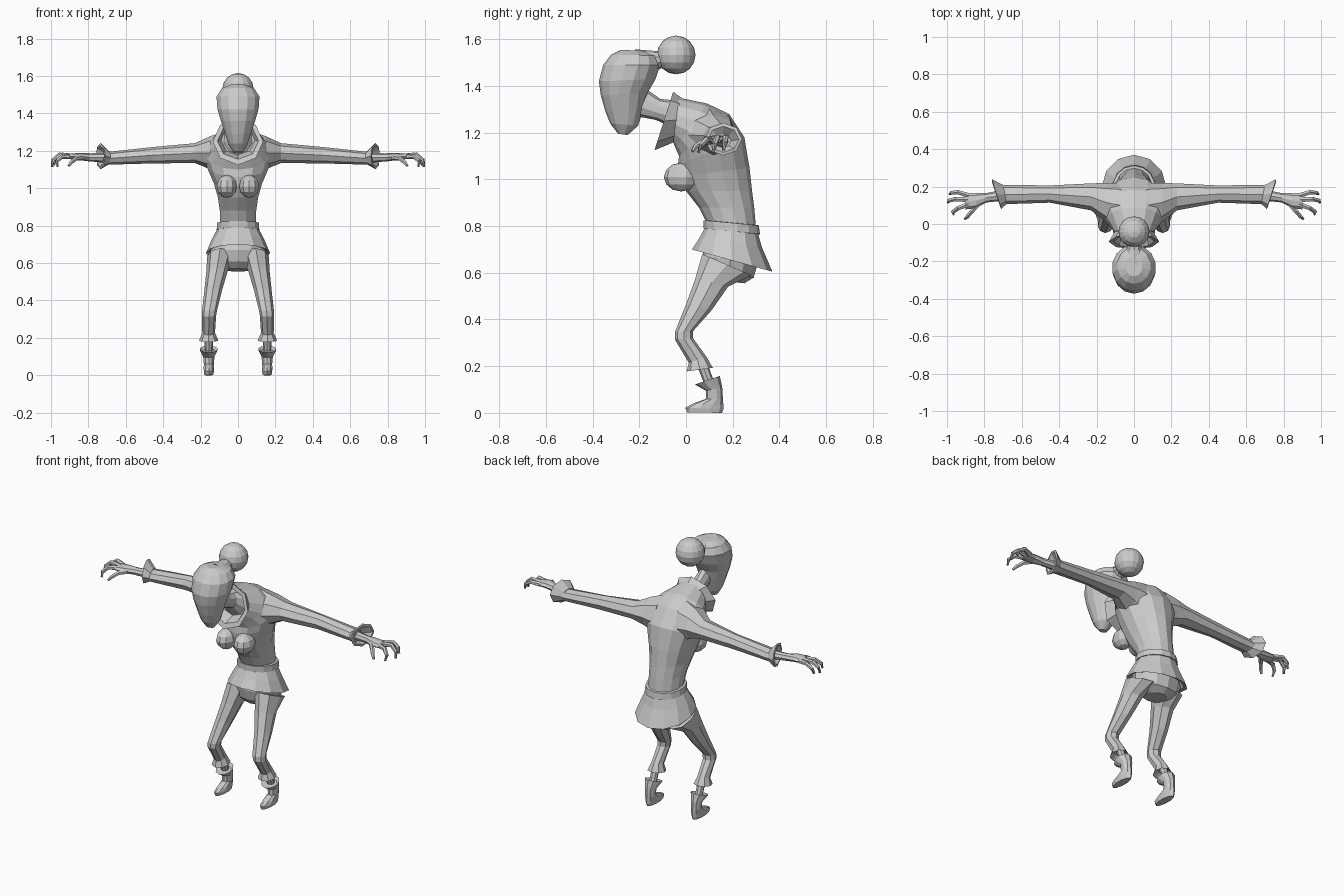
import bpy, bmesh
from math import sin, cos, pi
from mathutils import Vector as V


def loft(name, rings, n=10, caps=True, mirror=False):
    """Skin a list of rings (centre, half axis u, half axis v)."""
    bm = bmesh.new()
    loops = []
    for c, u, v in rings:
        loops.append([bm.verts.new(c + u * sin(2 * pi * i / n) + v * cos(2 * pi * i / n))
                      for i in range(n)])
    for a, b in zip(loops, loops[1:]):
        for i in range(n):
            j = (i + 1) % n
            bm.faces.new((a[i], a[j], b[j], b[i]))
    if caps:
        bm.faces.new(loops[0])
        bm.faces.new(loops[-1])
    bmesh.ops.recalc_face_normals(bm, faces=bm.faces[:])
    me = bpy.data.meshes.new(name)
    bm.to_mesh(me)
    bm.free()
    ob = bpy.data.objects.new(name, me)
    bpy.context.collection.objects.link(ob)
    if mirror:
        ob.modifiers.new("Mirror", 'MIRROR')
    return ob


def side_loft(name, rows, n=10, caps=True, mirror=False, cx=0.0):
    """Rows: front y, front z, back y, back z, half width, (centre x)."""
    rings = []
    for r in rows:
        x = r[5] if len(r) > 5 else cx
        f, b = V((x, r[0], r[1])), V((x, r[2], r[3]))
        rings.append(((f + b) / 2, V((r[4], 0, 0)), (f - b) / 2))
    return loft(name, rings, n, caps, mirror)


def arm_loft(name, rows, n=8, mirror=True):
    """Rows: x, y, z, half depth, half height, slant of x along y."""
    return loft(name, [(V(r[:3]), V((r[5], r[3], 0)), V((0, 0, r[4]))) for r in rows],
                n, True, mirror)


def tube(name, pts, radii, n=6, mirror=False):
    pts = [V(p) for p in pts]
    rings = []
    for i, p in enumerate(pts):
        t = (pts[min(i + 1, len(pts) - 1)] - pts[max(i - 1, 0)]).normalized()
        u = t.cross(V((0, 0, 1)) if abs(t.z) < 0.9 else V((0, 1, 0))).normalized()
        rings.append((p, u * radii[i], t.cross(u) * radii[i]))
    return loft(name, rings, n, True, mirror)


def ball(name, loc, scale, seg=16, rings=8, mirror=False):
    bm = bmesh.new()
    bmesh.ops.create_uvsphere(bm, u_segments=seg, v_segments=rings, radius=1)
    for v in bm.verts:
        v.co = V((v.co.x * scale[0] + loc[0], v.co.y * scale[1] + loc[1], v.co.z * scale[2] + loc[2]))
    me = bpy.data.meshes.new(name)
    bm.to_mesh(me)
    bm.free()
    ob = bpy.data.objects.new(name, me)
    bpy.context.collection.objects.link(ob)
    if mirror:
        ob.modifiers.new("Mirror", 'MIRROR')


# Head, hair bun and neck
side_loft("head", [
    (-.29, 1.195, -.25, 1.19, .025), (-.325, 1.24, -.205, 1.23, .052),
    (-.345, 1.29, -.18, 1.31, .073), (-.365, 1.36, -.165, 1.37, .095),
    (-.373, 1.42, -.13, 1.43, .113), (-.355, 1.49, -.11, 1.49, .118),
    (-.32, 1.535, -.125, 1.53, .09), (-.28, 1.555, -.17, 1.55, .045)], 14)
tube("hair_tie", [(0, -.2, 1.49), (0, -.13, 1.51), (0, -.08, 1.52)], [.07, .042, .03], 10)
ball("hair_bun", (0, -.042, 1.533), (.083, .083, .083))
side_loft("neck", [
    (-.21, 1.27, -.16, 1.38, .035), (-.13, 1.255, -.11, 1.345, .04),
    (-.085, 1.235, -.065, 1.34, .045), (-.045, 1.17, -.01, 1.345, .09)], 10)

# Tunic body leaning forward to the neck opening
side_loft("torso", [
    (.095, .80, .30, .79, .098), (.055, .88, .292, .88, .1),
    (.0, .95, .283, .95, .11), (-.03, 1.01, .272, 1.05, .132),
    (-.035, 1.06, .25, 1.18, .168), (-.03, 1.10, .185, 1.28, .185),
    (-.045, 1.135, .09, 1.325, .15), (-.055, 1.16, -.03, 1.35, .105)], 14)
ball("bust", (.06, -.02, 1.01), (.056, .075, .062), 10, 6, True)

# Flared collar
side_loft("collar", [
    (-.05, 1.16, -.02, 1.35, .1), (-.135, 1.125, -.055, 1.375, .135),
    (-.125, 1.155, -.06, 1.35, .11), (-.045, 1.18, -.015, 1.335, .085)], 8, False)

# Belt and pointed skirt of the tunic
side_loft("belt", [
    (.085, .79, .30, .765, .1), (.075, .79, .317, .765, .117),
    (.075, .825, .312, .803, .114), (.09, .825, .30, .805, .098)], 14)
side_loft("tunic_skirt", [
    (.085, .80, .305, .78, .107), (.055, .745, .325, .71, .14),
    (.025, .70, .37, .605, .172), (.045, .70, .345, .62, .155),
    (.09, .76, .29, .73, .11)], 12, False)

# Trousers
side_loft("hips", [
    (.09, .76, .295, .74, .11), (.07, .67, .31, .65, .15),
    (.085, .61, .29, .58, .14), (.12, .57, .25, .555, .07)], 12)
side_loft("trouser_leg", [
    (.07, .68, .28, .59, .07, .095), (.04, .575, .18, .54, .057, .112),
    (.0, .465, .11, .44, .047, .133), (-.048, .345, .03, .35, .04, .152),
    (-.048, .315, .03, .32, .038, .155), (.012, .215, .088, .24, .034, .157),
    (.003, .178, .115, .193, .052, .157), (.03, .2, .085, .21, .032, .157)], 8, True, True)

# Ankles and boots
tube("ankle", [(.156, .065, .22), (.156, .11, .1)], [.023, .021], 8, True)
side_loft("boot", [
    (.06, .125, .13, .14, .035), (.038, .122, .145, .158, .05),
    (.085, .095, .155, .11, .032), (.085, .06, .158, .06, .028),
    (.03, .04, .16, .035, .029), (-.003, .022, .16, .015, .028),
    (.005, .002, .155, .0, .024)], 10, True, True, .156)

# Sleeves with a flared cuff, slanted toward the back
arm_loft("sleeve", [
    (.07, .10, 1.18, .12, .125, 0), (.15, .115, 1.19, .105, .088, 0),
    (.23, .145, 1.188, .072, .053, 0), (.45, .16, 1.177, .046, .044, 0),
    (.70, .158, 1.16, .052, .034, .01)])
arm_loft("cuff", [
    (.69, .158, 1.163, .05, .035, .01), (.735, .16, 1.172, .08, .07, .025),
    (.738, .16, 1.172, .066, .056, .022), (.71, .158, 1.165, .035, .03, 0)])

# Hands with curled fingers
arm_loft("hand", [
    (.69, .155, 1.163, .03, .026, 0), (.79, .14, 1.165, .025, .022, 0),
    (.845, .125, 1.17, .04, .02, 0), (.90, .122, 1.17, .044, .014, 0)])
fingers = [
    [(.885, .152, 1.17), (.94, .17, 1.178), (.975, .167, 1.155), (.985, .16, 1.125)],
    [(.89, .13, 1.17), (.955, .133, 1.178), (.99, .125, 1.15), (.993, .115, 1.115)],
    [(.885, .105, 1.17), (.94, .085, 1.17), (.968, .065, 1.145), (.965, .052, 1.115)],
    [(.83, .11, 1.165), (.865, .07, 1.16), (.89, .04, 1.14), (.905, .028, 1.12)]]
for i, path in enumerate(fingers):
    tube("finger_%d" % (i + 1), path, [.015, .013, .011, .007], 6, True)
